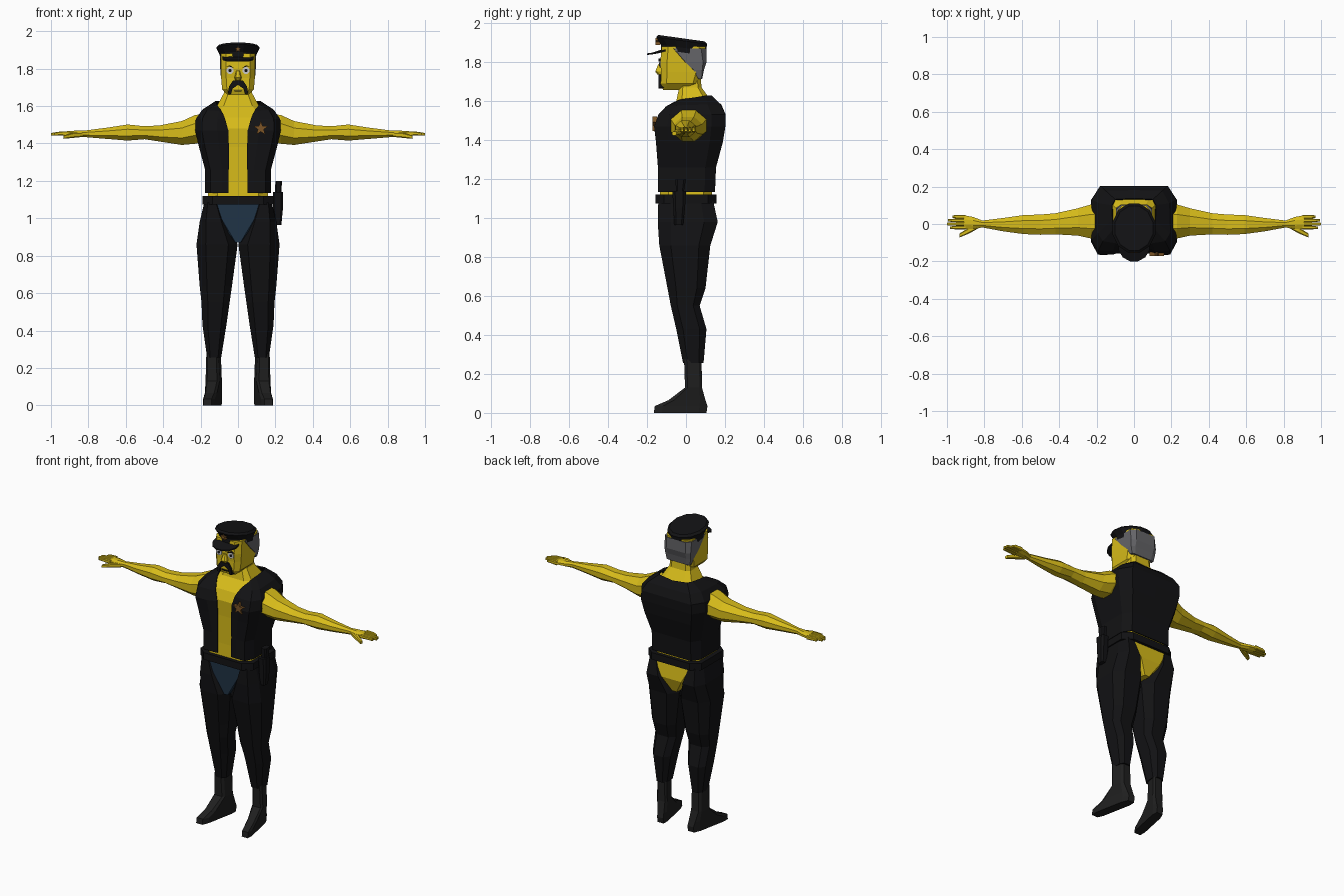
import bpy, bmesh
from math import cos, sin, pi
from mathutils import Vector


def colour(name, r, g, b):
    m = bpy.data.materials.new(name)
    m.diffuse_color = (r, g, b, 1)
    return m


SKIN = colour("skin_yellow", 0.68, 0.5, 0.01)
BLACK = colour("black_leather", 0.006, 0.006, 0.007)
BOOT = colour("boot_black", 0.014, 0.014, 0.014)
BLUE = colour("denim_blue", 0.015, 0.035, 0.065)
HAIR = colour("grey_hair", 0.13, 0.13, 0.14)
BRONZE = colour("bronze", 0.2, 0.09, 0.02)
WHITE = colour("eye_white", 0.6, 0.6, 0.6)


def finish(name, bm, mat, mirror=False):
    bmesh.ops.recalc_face_normals(bm, faces=bm.faces)
    me = bpy.data.meshes.new(name)
    bm.to_mesh(me)
    bm.free()
    me.materials.append(mat)
    ob = bpy.data.objects.new(name, me)
    bpy.context.collection.objects.link(ob)
    if mirror:
        mod = ob.modifiers.new("mirror", 'MIRROR')
        mod.use_clip = True
    return ob


def skin_rings(bm, rings, closed=True):
    loops = [[bm.verts.new(p) for p in r] for r in rings]
    n = len(loops[0])
    for a, b in zip(loops, loops[1:]):
        for i in range(n if closed else n - 1):
            j = (i + 1) % n
            bm.faces.new((a[i], a[j], b[j], b[i]))
    if closed:
        bm.faces.new(loops[0])
        bm.faces.new(loops[-1])


def octagon(c):
    return [(1, -c), (1, c), (c, 1), (-c, 1), (-1, c), (-1, -c), (-c, -1), (c, -1)]


def ngon(n):
    return [(cos(2 * pi * (i + .5) / n), sin(2 * pi * (i + .5) / n)) for i in range(n)]


def loft(name, rings, mat, section=octagon(.6), axis='z', mirror=False, warp=None):
    """rings: (position along axis, a0, a1, b0, b1); a,b = x,y for z axis, y,z for x axis"""
    out = []
    for t, a0, a1, b0, b1 in rings:
        ring = []
        for u, v in section:
            a = (a0 + a1) / 2 + u * (a1 - a0) / 2
            b = (b0 + b1) / 2 + v * (b1 - b0) / 2
            p = Vector((a, b, t) if axis == 'z' else (t, a, b))
            ring.append(warp(p) if warp else p)
        out.append(ring)
    bm = bmesh.new()
    skin_rings(bm, out)
    return finish(name, bm, mat, mirror)


def plate(name, pts, y0, y1, mat, mirror=False):
    bm = bmesh.new()
    skin_rings(bm, [[(x, y, z) for x, z in pts] for y in (y0, y1)])
    return finish(name, bm, mat, mirror)


def disc(cx, cz, r, n=8):
    return [(cx + r * u, cz + r * v) for u, v in ngon(n)]


def star(cx, cz, r):
    return [(cx + (r if i % 2 == 0 else r * .42) * sin(pi * i / 5),
             cz + (r if i % 2 == 0 else r * .42) * cos(pi * i / 5)) for i in range(10)]


# legs and splayed boots
loft("trouser_leg", [(.255, .09, .165, -.015, .09), (.43, .062, .19, -.05, .105),
                     (.55, .045, .195, -.078, .07), (.64, .032, .205, -.095, .10),
                     (.86, .002, .222, -.137, .125), (.98, .055, .205, -.145, .163),
                     (1.085, .10, .18, -.142, .14)], BLACK, octagon(.55), mirror=True)
loft("boot", [(0, .09, .152, -.165, .105), (.035, .09, .152, -.16, .11),
              (.065, .09, .155, -.09, .10), (.13, .09, .165, -.005, .082),
              (.275, .095, .16, -.01, .08)], BOOT, octagon(.7), mirror=True,
     warp=lambda p: Vector((p.x - .2 * (p.y - .05), p.y, p.z)))

# pelvis: denim front, bare back
loft("denim_front", [(.87, -.015, .015, -.125, .0), (1.085, -.165, .165, -.137, .0)], BLUE, octagon(.85))
loft("bare_seat", [(.89, -.02, .02, .0, .12), (.98, -.09, .09, .0, .152),
                   (1.085, -.165, .165, .0, .138)], SKIN, octagon(.8))

# belt and holster with grip
loft("belt", [(1.075, -.19, .19, -.157, .157), (1.12, -.19, .19, -.157, .157)], BLACK, octagon(.72))
loft("holster", [(.965, .195, .232, -.06, -.015), (1.05, .187, .24, -.065, -.005),
                 (1.14, .187, .24, -.07, .0)], BLACK)
loft("grip", [(1.13, .197, .232, -.05, -.012), (1.2, .2, .235, -.055, .0)], BLACK)

# bare torso and neck
loft("torso", [(1.08, -.165, .165, -.135, .135), (1.2, -.155, .155, -.13, .13),
               (1.38, -.18, .18, -.13, .165), (1.48, -.2, .2, -.135, .18),
               (1.54, -.185, .185, -.11, .165), (1.6, -.113, .113, -.05, .13),
               (1.67, -.075, .075, -.035, .08), (1.72, -.07, .07, -.03, .075)], SKIN, octagon(.68))

# open vest: half sections from the front edge round to the back centre
sections = []
for z, e, xo, yi, yf, yb in [(1.135, .05, .172, -.138, -.14, .145), (1.26, .05, .172, -.136, -.14, .15),
                             (1.39, .05, .207, -.137, -.15, .185), (1.47, .053, .225, -.138, -.16, .198),
                             (1.53, .07, .222, -.128, -.138, .2)]:
    sections.append([(e, yi, z), (xo * .5, yf, z), (xo * .85, yf, z), (xo, yf * .6, z),
                     (xo, yb * .65, z), (xo * .8, yb, z), (0, yb, z)])
sections.append([(.08, -.11, 1.555), (.1, -.1, 1.57), (.165, -.09, 1.575), (.19, -.05, 1.575),
                 (.185, .11, 1.58), (.15, .175, 1.58), (0, .178, 1.58)])
sections.append([(.095, -.08, 1.58), (.105, -.06, 1.592), (.112, -.03, 1.605), (.114, .02, 1.612),
                 (.116, .1, 1.625), (.1, .13, 1.625), (0, .135, 1.615)])
bm = bmesh.new()
skin_rings(bm, sections, closed=False)
vest = finish("vest", bm, BLACK, mirror=True)
sol = vest.modifiers.new("thickness", 'SOLIDIFY')
sol.thickness = .008
sol.offset = 0
plate("chest_star", star(.122, 1.48, .04), -.172, -.15, BRONZE)

# arms, fingers and thumbs
loft("arm", [(.15, -.07, .1, 1.41, 1.57), (.23, -.085, .112, 1.392, 1.558), (.3, -.068, .09, 1.387, 1.525),
             (.42, -.06, .062, 1.407, 1.5), (.5, -.062, .055, 1.42, 1.495), (.59, -.058, .052, 1.412, 1.505),
             (.7, -.042, .035, 1.422, 1.487), (.81, -.02, .02, 1.432, 1.472), (.86, -.028, .04, 1.434, 1.47),
             (.91, -.03, .05, 1.438, 1.468)], SKIN, ngon(8), 'x', True)
for i, tip in enumerate((.985, 1.0, .995, .97)):
    y = -.029 + i * .0195
    loft(f"finger_{i + 1}", [(.9, y, y + .019, 1.44, 1.466), (.95, y, y + .019, 1.443, 1.464),
                             (tip, y + .003, y + .016, 1.443, 1.456)], SKIN, octagon(.6), 'x', True)
loft("thumb", [(.83, -.022, .0, 1.435, 1.46), (.88, -.05, -.018, 1.43, 1.458),
               (.932, -.072, -.05, 1.425, 1.443)], SKIN, octagon(.6), 'x', True)

# head, hair, ears of the face
loft("head", [(1.658, -.055, .055, -.118, .0), (1.69, -.085, .085, -.13, .065),
              (1.75, -.09, .09, -.128, .083), (1.8, -.092, .092, -.132, .1),
              (1.88, -.092, .092, -.125, .1)], SKIN, octagon(.7))
loft("hair", [(1.715, -.082, .082, .06, .083), (1.76, -.092, .092, .03, .092),
              (1.8, -.095, .095, -.02, .105), (1.87, -.095, .095, -.09, .105)], HAIR, octagon(.72))
loft("nose", [(1.79, -.009, .009, -.142, -.11), (1.752, -.019, .019, -.158, -.11),
              (1.738, -.014, .014, -.148, -.11)], SKIN)
plate("moustache", [(0, 1.74), (.028, 1.735), (.048, 1.705), (.054, 1.668), (.037, 1.665),
                    (.03, 1.692), (0, 1.714)], -.141, -.11, BLACK, True)
plate("mouth", [(-.025, 1.684), (.025, 1.684), (.018, 1.678), (-.018, 1.678)], -.134, -.11, BLACK)
plate("eye", disc(.043, 1.79, .02), -.136, -.12, WHITE, True)
plate("pupil", disc(.043, 1.79, .009), -.138, -.12, BLACK, True)
plate("eyebrow", [(.018, 1.803), (.045, 1.818), (.066, 1.81), (.045, 1.811)], -.14, -.12, BLACK, True)

# peaked cap, tilted back
def tilt(p):
    return Vector((p.x, p.y, p.z - .14 * p.y))


loft("cap", [(1.842, -.098, .098, -.132, .107), (1.872, -.1, .1, -.132, .107),
             (1.908, -.118, .118, -.158, .113), (1.92, -.105, .105, -.145, .1)], BLACK, ngon(12), warp=tilt)
loft("cap_visor", [(1.862, -.085, .085, -.202, -.04), (1.87, -.085, .085, -.202, -.04)], BLACK, ngon(12),
     warp=lambda p: Vector((p.x, p.y, p.z + .3 * (p.y + .12) - 1.5 * p.x ** 2)))
plate("cap_star", star(0, 1.905, .02), -.156, -.13, BRONZE)
